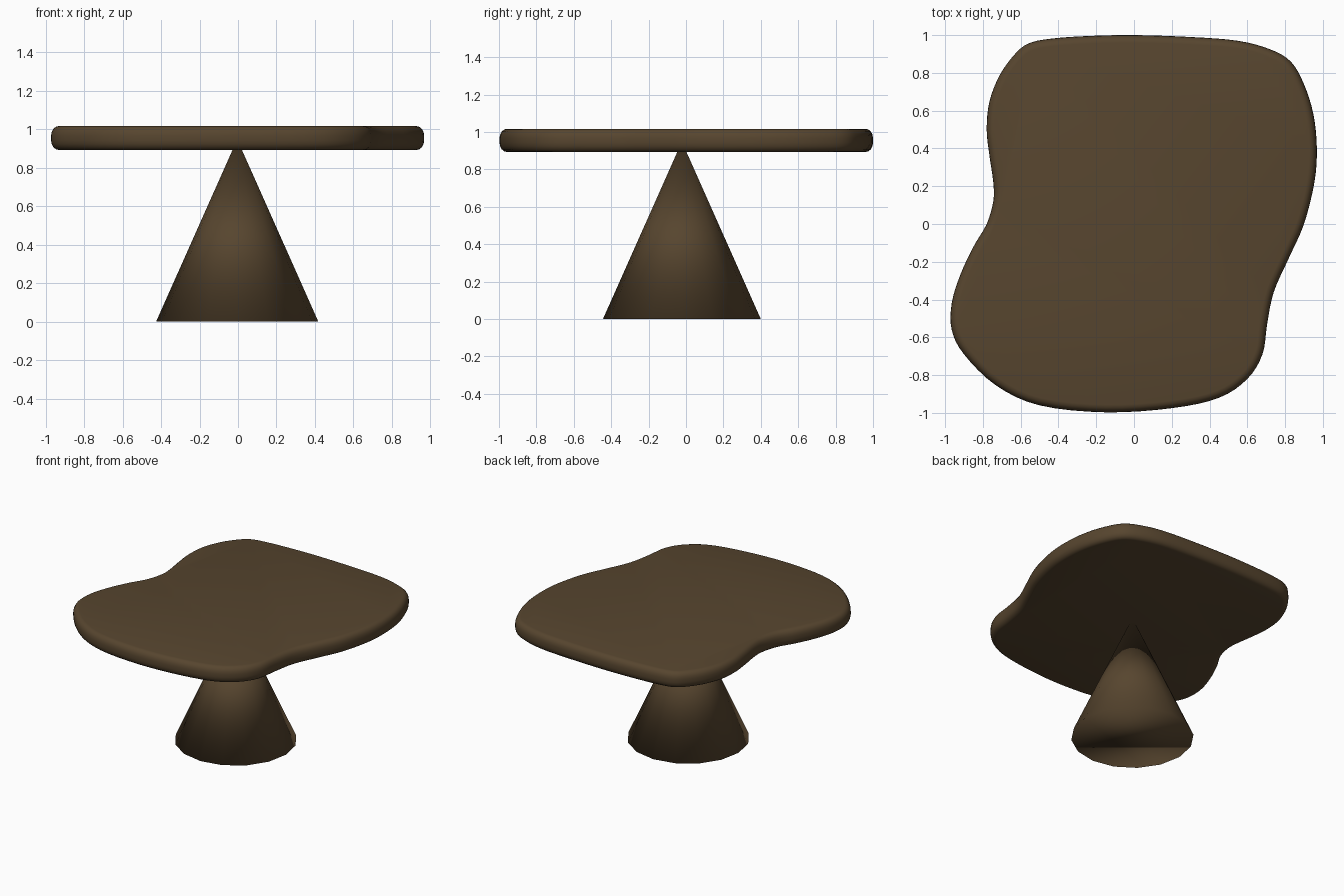
import bpy, bmesh, math
from mathutils import Vector

if "Cube" in bpy.data.objects:
    bpy.data.objects.remove(bpy.data.objects["Cube"])

wood = bpy.data.materials.new("dark_wood")
wood.diffuse_color = (0.095, 0.06, 0.028, 1)
wood.use_nodes = True
wood.node_tree.nodes["Principled BSDF"].inputs["Base Color"].default_value = wood.diffuse_color


def add_object(name, bm):
    bmesh.ops.recalc_face_normals(bm, faces=bm.faces[:])
    for f in bm.faces:
        f.smooth = True
    mesh = bpy.data.meshes.new(name)
    bm.to_mesh(mesh)
    bm.free()
    mesh.materials.append(wood)
    obj = bpy.data.objects.new(name, mesh)
    bpy.context.collection.objects.link(obj)
    return obj


def smooth_loop(points, steps):
    # closed Catmull-Rom curve through the points
    pts = [Vector(p) for p in points]
    n, out = len(pts), []
    for i in range(n):
        a, b, c, d = (pts[(i + k) % n] for k in (-1, 0, 1, 2))
        for s in range(steps):
            t = s / steps
            out.append(0.5 * (2 * b + (c - a) * t + (2 * a - 5 * b + 4 * c - d) * t * t
                              + (3 * b - a - 3 * c + d) * t ** 3))
    return out


# Free-form table top outline, clockwise from the back
outline = smooth_loop([
    (0, 1.0), (0.3, 0.99), (0.55, 0.97), (0.72, 0.925), (0.83, 0.86), (0.90, 0.74),
    (0.95, 0.58), (0.968, 0.4), (0.955, 0.22), (0.90, 0.0), (0.82, -0.18), (0.74, -0.36),
    (0.705, -0.53), (0.68, -0.69), (0.60, -0.82), (0.45, -0.92), (0.2, -0.975),
    (-0.15, -0.997), (-0.5, -0.96), (-0.73, -0.855), (-0.9, -0.69), (-0.965, -0.56),
    (-0.965, -0.42), (-0.92, -0.27), (-0.85, -0.12), (-0.78, 0.0), (-0.745, 0.12),
    (-0.745, 0.22), (-0.765, 0.36), (-0.78, 0.5), (-0.765, 0.65), (-0.71, 0.79),
    (-0.63, 0.9), (-0.56, 0.955), (-0.45, 0.98), (-0.25, 0.995)], 4)

# Rounded rim: rings of the outline moved inwards along its normals
z0, z1, r_in, r_z = 0.893, 1.017, 0.04, 0.05
quarter = [math.radians(a) for a in (0, 22.5, 45, 67.5, 90)]
profile = [(r_in * (1 - math.sin(a)), z0 + r_z * (1 - math.cos(a))) for a in quarter]
profile += [(i, z0 + z1 - z) for i, z in reversed(profile)]

bm = bmesh.new()
n = len(outline)
rings = []
for inset, z in profile:
    ring = []
    for i, p in enumerate(outline):
        t = (outline[(i + 1) % n] - outline[i - 1]).normalized()
        q = p + Vector((t.y, -t.x)) * inset
        ring.append(bm.verts.new((q.x, q.y, z)))
    rings.append(ring)
for low, high in zip(rings, rings[1:]):
    for i in range(n):
        j = (i + 1) % n
        bm.faces.new((low[i], low[j], high[j], high[i]))
bm.faces.new(rings[0])
bm.faces.new(rings[-1])
top = add_object("table_top", bm)
bpy.context.view_layer.objects.active = top
top.select_set(True)
bpy.ops.object.shade_smooth_by_angle(angle=math.radians(40))

# Cone pedestal, its tip buried in the top
bm = bmesh.new()
bmesh.ops.create_cone(bm, cap_ends=True, segments=16, radius1=0.422, radius2=0, depth=0.948)
bmesh.ops.remove_doubles(bm, verts=bm.verts[:], dist=1e-5)
bmesh.ops.translate(bm, verts=bm.verts[:], vec=(-0.004, -0.022, 0.474))
add_object("cone_pedestal", bm)
